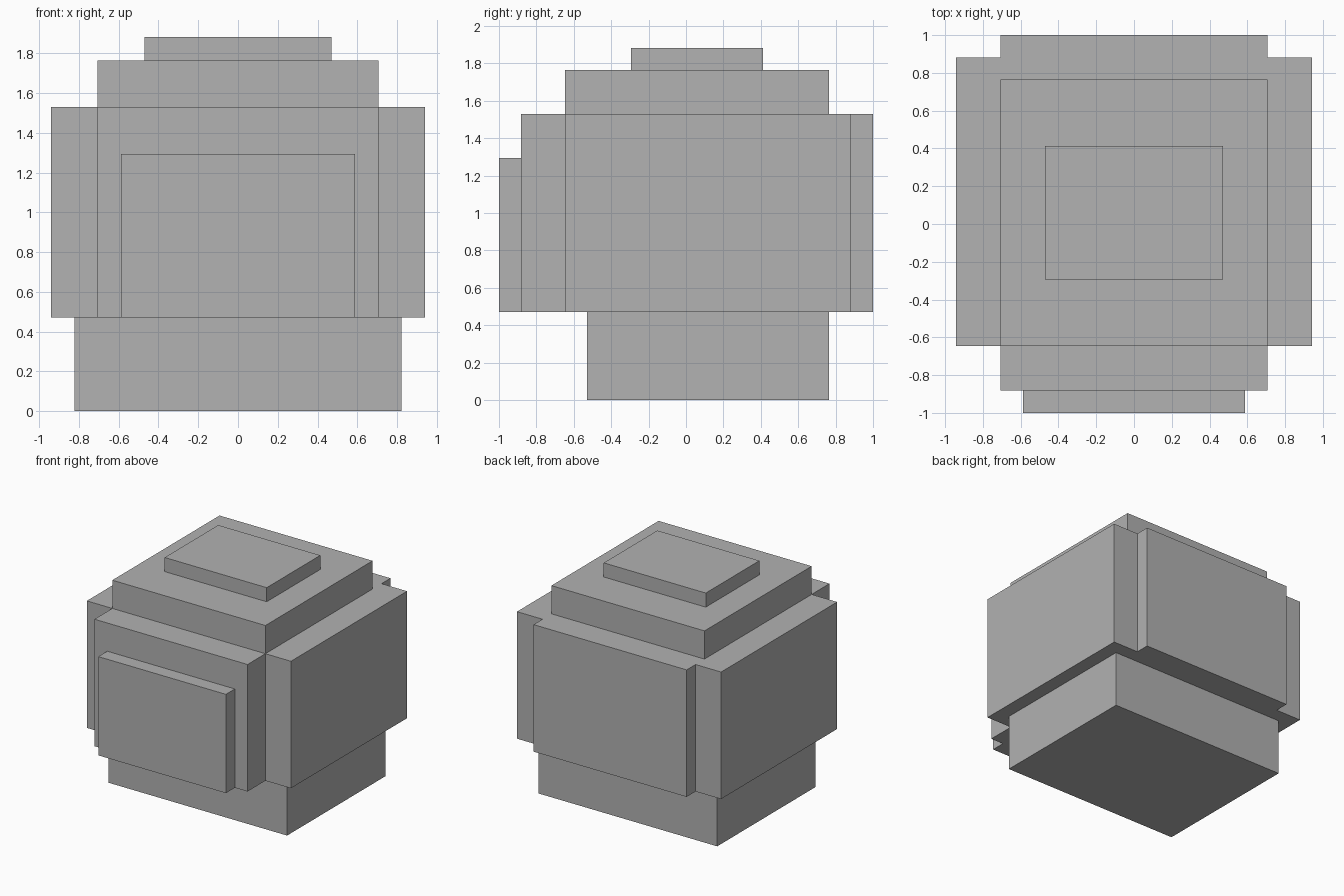
import bpy
from mathutils import Vector

cube = bpy.data.objects.get("Cube")
if cube:
    bpy.data.objects.remove(cube, do_unlink=True)

U = 2 / 17  # one block unit

# Single grey material
grey = bpy.data.materials.new("plain_grey")
grey.use_nodes = True
colour = (0.445, 0.445, 0.445, 1)
grey.diffuse_color = colour
grey.node_tree.nodes["Principled BSDF"].inputs["Base Color"].default_value = colour


def block(name, half_x, y, z):
    """Box centred on x, spanning y and z, given in block units."""
    lo = Vector((-half_x, y[0], z[0])) * U
    hi = Vector((half_x, y[1], z[1])) * U
    bpy.ops.mesh.primitive_cube_add(size=1, location=(lo + hi) / 2)
    ob = bpy.context.object
    ob.name = ob.data.name = name
    ob.scale = hi - lo
    bpy.ops.object.transform_apply(location=False, rotation=False, scale=True)
    ob.data.materials.append(grey)


# Base and main body
block("base", 7, (-4.5, 6.5), (0, 4))
block("wide_body", 8, (-5.5, 7.5), (4, 13))
block("long_body", 6, (-7.5, 8.5), (4, 13))

# Front plate and stepped top
block("front_plate", 5, (-8.5, -7.5), (4, 11))
block("upper_step", 6, (-5.5, 6.5), (13, 15))
block("top_cap", 4, (-2.5, 3.5), (15, 16))
